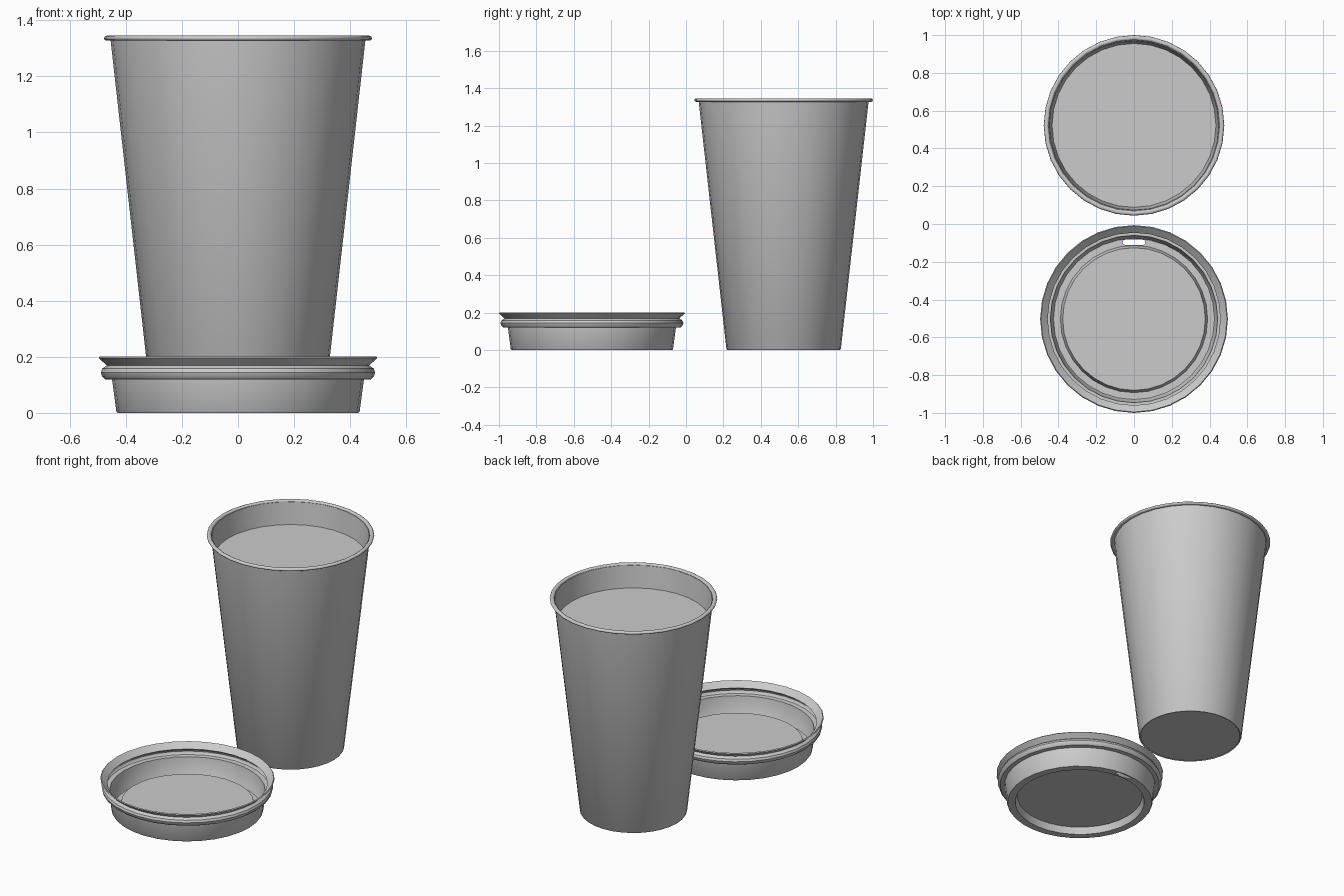
import bpy, bmesh, math

if "Cube" in bpy.data.objects:
    bpy.data.objects.remove(bpy.data.objects["Cube"])

SEG = 32
CUP_Y, LID_Y = 0.522, -0.503


def make_object(name, bm, location=(0, 0, 0)):
    mesh = bpy.data.meshes.new(name)
    bm.to_mesh(mesh)
    bm.free()
    obj = bpy.data.objects.new(name, mesh)
    obj.location = location
    bpy.context.collection.objects.link(obj)
    return obj


def activate(obj):
    bpy.ops.object.select_all(action='DESELECT')
    obj.select_set(True)
    bpy.context.view_layer.objects.active = obj


def smooth(obj, degrees=35):
    activate(obj)
    bpy.ops.object.shade_smooth_by_angle(angle=math.radians(degrees))


def lathe(name, profile, y, closed=False):
    """Spin (radius, z) points round the z axis; radius 0 makes a pole."""
    bm = bmesh.new()
    rings = []
    for r, z in profile:
        if r == 0:
            rings.append([bm.verts.new((0, 0, z))] * SEG)
        else:
            rings.append([bm.verts.new((r * math.cos(math.tau * i / SEG),
                                        r * math.sin(math.tau * i / SEG), z))
                          for i in range(SEG)])
    pairs = list(zip(rings, rings[1:]))
    if closed:
        pairs.append((rings[-1], rings[0]))
    for a, b in pairs:
        for i in range(SEG):
            j = (i + 1) % SEG
            bm.faces.new(dict.fromkeys((a[i], a[j], b[j], b[i])))
    return make_object(name, bm, (0, y, 0))


def thicken(obj, thickness):
    mod = obj.modifiers.new("Thickness", 'SOLIDIFY')
    mod.thickness = thickness
    mod.offset = -1
    mod.use_even_offset = True
    activate(obj)
    bpy.ops.object.modifier_apply(modifier=mod.name)


# Tapered cup wall and base
cup = lathe("cup_body", [(0, 0.004), (0.296, 0.004), (0.301, 0.0),
                         (0.306, 0.006), (0.455, 1.335)], CUP_Y)
thicken(cup, 0.006)
smooth(cup)

# Rolled rim
rim_points = [(0.465 + 0.013 * math.cos(math.tau * k / 10),
               1.336 + 0.0095 * math.sin(math.tau * k / 10)) for k in range(10)]
rim = lathe("cup_rim", rim_points, CUP_Y, closed=True)
smooth(rim, 60)

# Drink surface, reaching just into the cup wall
drink = bmesh.new()
bmesh.ops.create_circle(drink, cap_ends=True, segments=SEG, radius=0.437)
make_object("drink_surface", drink, (0, CUP_Y, 1.2))

# Upturned lid: raised panel, floor channel, side, snap bead and flared lip
lid = lathe("lid", [(0, 0.042), (0.372, 0.042), (0.385, 0.0), (0.43, 0.0),
                    (0.434, 0.006), (0.449, 0.119), (0.475, 0.12),
                    (0.485, 0.13), (0.489, 0.144), (0.484, 0.158),
                    (0.468, 0.169), (0.497, 0.196)], LID_Y)
thicken(lid, 0.007)

# Rounded sip slot cut through the channel
slot = bmesh.new()
outline = []
for side, start in ((1, -90), (-1, 90)):
    for k in range(9):
        a = math.radians(start + 180 * k / 8)
        outline.append(slot.verts.new((side * 0.046 + 0.014 * math.cos(a),
                                       0.014 * math.sin(a), -0.05)))
face = slot.faces.new(outline)
extruded = bmesh.ops.extrude_face_region(slot, geom=[face])
for v in extruded["geom"]:
    if isinstance(v, bmesh.types.BMVert):
        v.co.z = 0.03
bmesh.ops.recalc_face_normals(slot, faces=slot.faces)
cutter = make_object("sip_slot_cutter", slot, (0, LID_Y + 0.406, 0))
cutter.hide_render = True
cut = lid.modifiers.new("Sip slot", 'BOOLEAN')
cut.operation = 'DIFFERENCE'
cut.object = cutter
cut.solver = 'EXACT'
activate(lid)
bpy.ops.object.modifier_apply(modifier=cut.name)
bpy.data.objects.remove(cutter, do_unlink=True)
smooth(lid)
